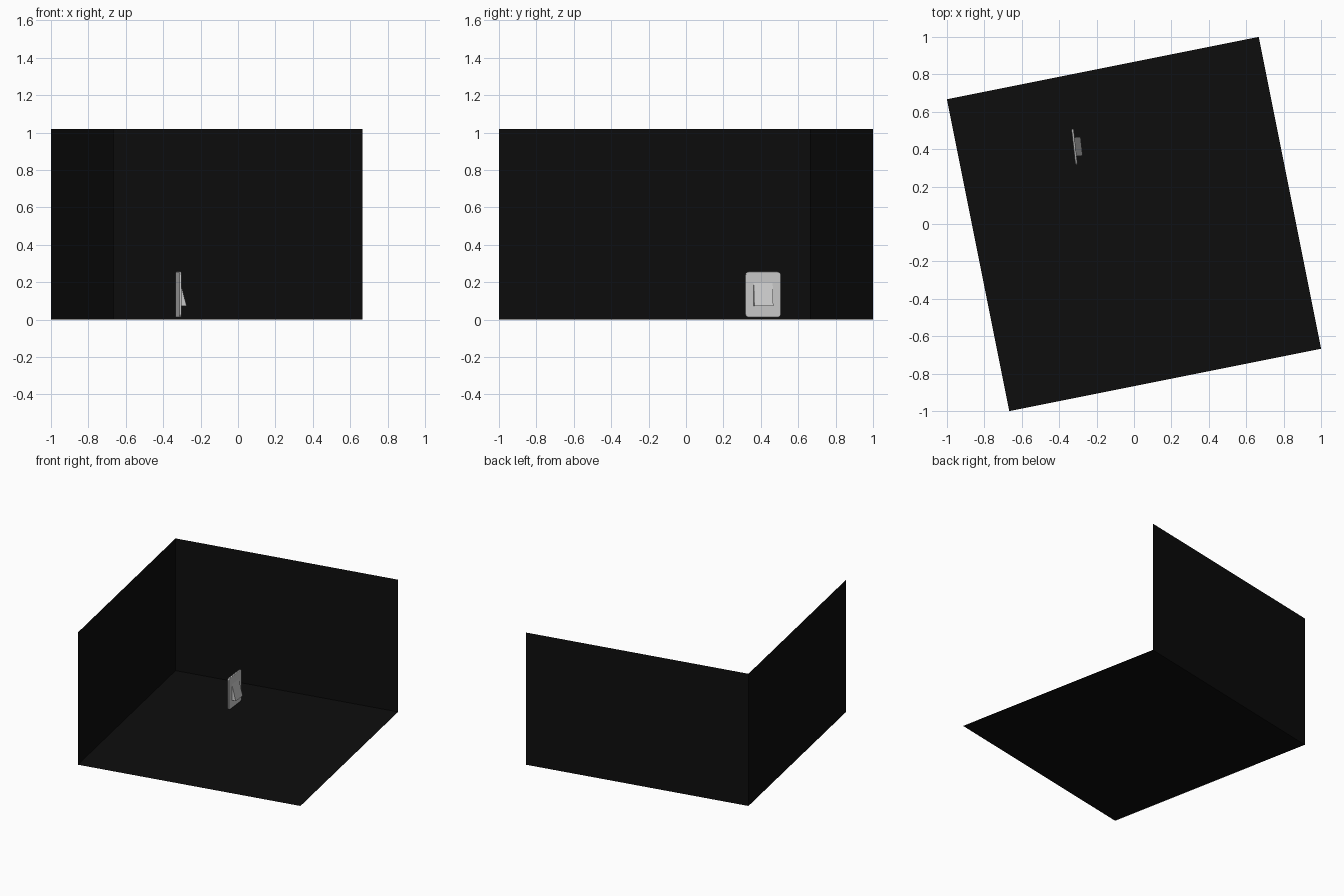
import bpy, bmesh, math
from mathutils import Matrix

if "Cube" in bpy.data.objects:
    bpy.data.objects.remove(bpy.data.objects["Cube"])

S, H = 0.85, 1.02                      # half floor side, wall height
ROOM = Matrix.Rotation(math.radians(11.31), 4, 'Z')
SWITCH = Matrix.Translation((-0.318, 0.412, 0.134)) @ Matrix.Rotation(math.radians(6.3), 4, 'Z')

black = bpy.data.materials.new("black")
black.diffuse_color = (0.004, 0.004, 0.004, 1)
black.use_nodes = True
black.node_tree.nodes["Principled BSDF"].inputs["Base Color"].default_value = black.diffuse_color


def add_object(name, bm, matrix, material=None):
    mesh = bpy.data.meshes.new(name)
    bm.to_mesh(mesh)
    bm.free()
    obj = bpy.data.objects.new(name, mesh)
    bpy.context.collection.objects.link(obj)
    obj.matrix_world = matrix
    if material:
        mesh.materials.append(material)
    return obj


def panel(name, corners):
    bm = bmesh.new()
    bm.faces.new([bm.verts.new(c) for c in corners])
    return add_object(name, bm, ROOM, black)


def prism(name, profile, offset, matrix):
    """Extrude a flat closed profile along offset."""
    bm = bmesh.new()
    face = bm.faces.new([bm.verts.new(p) for p in profile])
    new = bmesh.ops.extrude_face_region(bm, geom=[face], use_keep_orig=True)["geom"]
    bmesh.ops.translate(bm, vec=offset, verts=[g for g in new if isinstance(g, bmesh.types.BMVert)])
    bmesh.ops.recalc_face_normals(bm, faces=bm.faces)
    return add_object(name, bm, matrix)


# Floor and two walls, single sheets facing into the room
panel("floor", [(-S, -S, 0), (S, -S, 0), (S, S, 0), (-S, S, 0)])
panel("back_wall", [(-S, S, 0), (S, S, 0), (S, S, H), (-S, S, H)])
panel("left_wall", [(-S, -S, 0), (-S, S, 0), (-S, S, H), (-S, -S, H)])

# Switch plate with rounded corners and softened rim
T, W, HH, R = 0.006, 0.096, 0.1225, 0.02
outline = []
for k, (sy, sz) in enumerate([(1, 1), (-1, 1), (-1, -1), (1, -1)]):
    for i in range(6):
        a = math.radians(90 * k + 18 * i)
        outline.append((-T, sy * (W - R) + R * math.cos(a), sz * (HH - R) + R * math.sin(a)))
plate = prism("switch_plate", outline, (2 * T, 0, 0), SWITCH)
bevel = plate.modifiers.new("rim", 'BEVEL')
bevel.width = 0.003
bevel.segments = 2
bevel.limit_method = 'ANGLE'
bevel.angle_limit = math.radians(40)

# Wedge-shaped rocker, sunk slightly into the plate
wedge = [(0, -0.051, 0.061), (T, -0.051, 0.061), (0.038, -0.051, -0.061), (0, -0.051, -0.061)]
rocker = prism("rocker", wedge, (0, 0.102, 0), SWITCH)

# Smooth shading on the plate's rounded edges
bpy.context.view_layer.objects.active = plate
plate.select_set(True)
bpy.ops.object.shade_smooth_by_angle(angle=math.radians(35))
